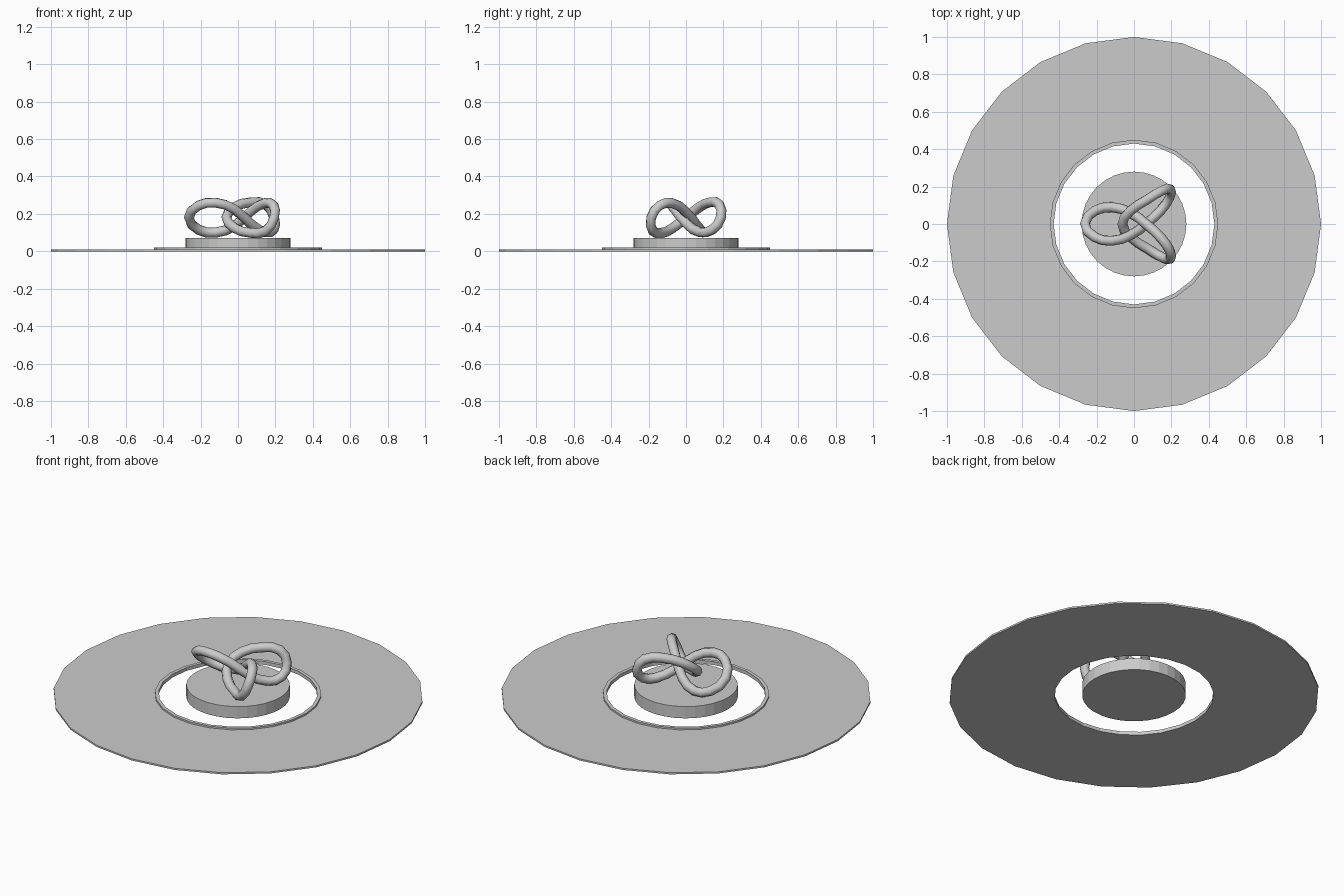
import bpy, bmesh, math

if "Cube" in bpy.data.objects:
    bpy.data.objects.remove(bpy.data.objects["Cube"])


def lathe(name, profile, sides):
    """Closed (r, z) profile swept round z with flat facets."""
    bm = bmesh.new()
    rings = []
    for i in range(sides):
        a = 2 * math.pi * i / sides
        rings.append([bm.verts.new((r * math.cos(a), r * math.sin(a), z)) for r, z in profile])
    n = len(profile)
    for i in range(sides):
        p, q = rings[i], rings[(i + 1) % sides]
        for j in range(n):
            k = (j + 1) % n
            bm.faces.new((p[j], q[j], q[k], p[k]))
    bmesh.ops.recalc_face_normals(bm, faces=bm.faces)
    mesh = bpy.data.meshes.new(name)
    bm.to_mesh(mesh)
    bm.free()
    obj = bpy.data.objects.new(name, mesh)
    bpy.context.collection.objects.link(obj)
    return obj


# Wide flat base ring and the thin raised rim round its hole
lathe("base_ring", [(0.43, 0), (1.0, 0), (1.0, 0.01), (0.45, 0.01), (0.43, 0.01)], 24)
lathe("inner_rim", [(0.43, 0.01), (0.45, 0.01), (0.45, 0.02), (0.43, 0.02)], 24)

# Central pedestal
bpy.ops.mesh.primitive_cylinder_add(vertices=32, radius=0.28, depth=0.07, location=(0, 0, 0.035))
bpy.context.object.name = "pedestal"

# Trefoil knot: half the path, the rest is a half turn about the x axis
half = [(-0.262, 0, 0), (-0.21, -0.07, 0.065), (-0.12, -0.09, 0.08), (-0.02, -0.06, 0.045),
        (0.07, 0.005, -0.035), (0.145, 0.075, -0.078), (0.19, 0.14, -0.065), (0.193, 0.186, 0.0),
        (0.15, 0.178, 0.07), (0.07, 0.13, 0.082), (-0.02, 0.07, 0.055), (-0.062, 0, 0)]
path = half + [(x, -y, -z) for x, y, z in half[-2:0:-1]]

curve = bpy.data.curves.new("knot", 'CURVE')
curve.dimensions = '3D'
curve.bevel_depth = 0.027
curve.bevel_resolution = 2
curve.resolution_u = 2
spline = curve.splines.new('BEZIER')
spline.bezier_points.add(len(path) - 1)
spline.use_cyclic_u = True
for bp, co in zip(spline.bezier_points, path):
    bp.co = co
    bp.handle_left_type = bp.handle_right_type = 'AUTO'
knot = bpy.data.objects.new("knot", curve)
knot.location.z = 0.18
bpy.context.collection.objects.link(knot)
bpy.ops.object.select_all(action='DESELECT')
knot.select_set(True)
bpy.context.view_layer.objects.active = knot
bpy.ops.object.convert(target='MESH')
bpy.ops.object.shade_smooth_by_angle(angle=math.radians(50))
